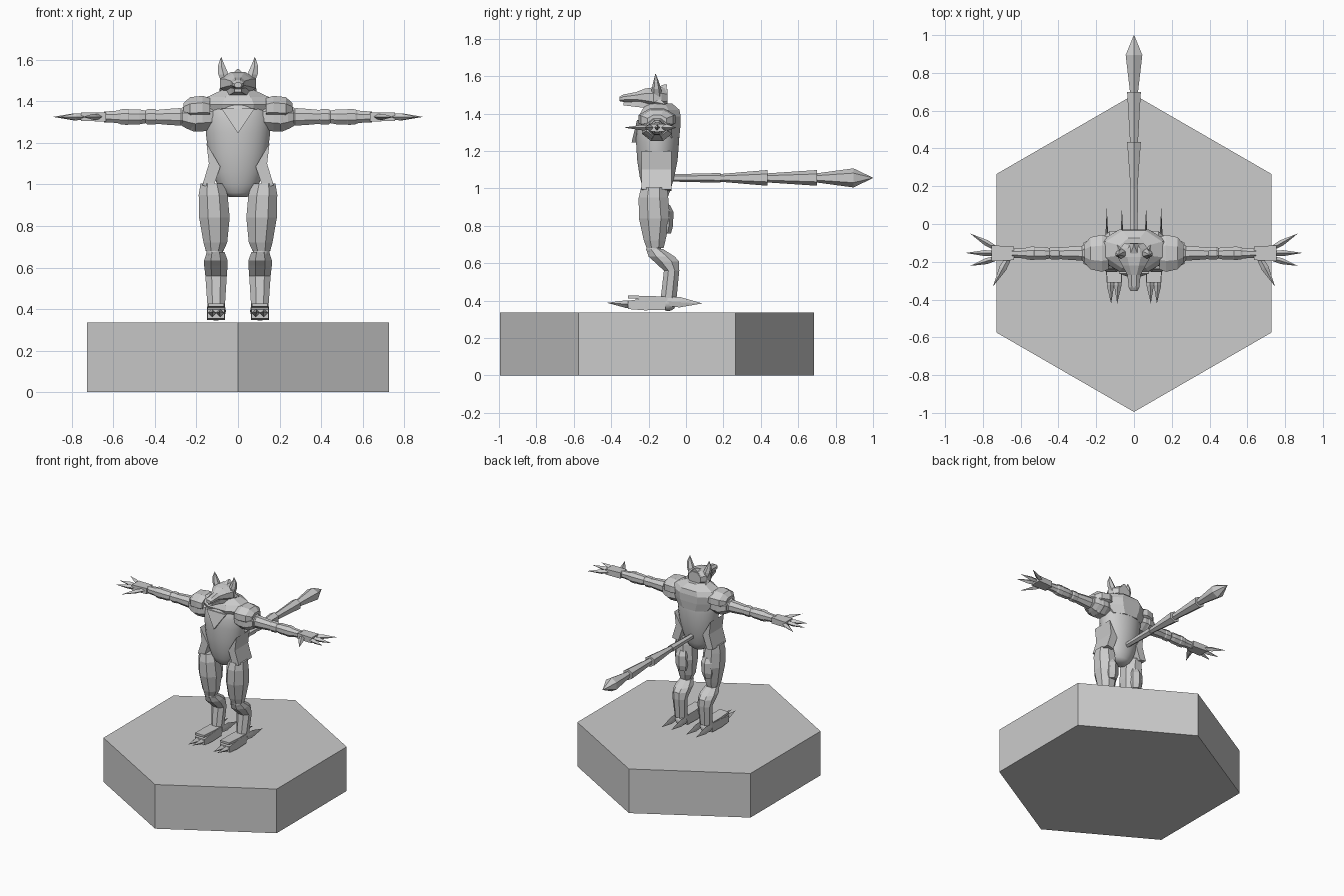
import bpy, bmesh, math
from mathutils import Vector

grey = bpy.data.materials.new("plain grey")
grey.diffuse_color = (0.6, 0.6, 0.6, 1)


def finish(name, bm, mirror=False, smooth=False):
    bmesh.ops.recalc_face_normals(bm, faces=bm.faces[:])
    me = bpy.data.meshes.new(name)
    bm.to_mesh(me)
    bm.free()
    me.materials.append(grey)
    ob = bpy.data.objects.new(name, me)
    bpy.context.collection.objects.link(ob)
    for p in me.polygons:
        p.use_smooth = smooth
    if mirror:
        ob.modifiers.new("mirror", 'MIRROR').use_mirror_merge = False
    return ob


def loft(name, axis, n, secs, mirror=False, smooth=False, flat=True):
    """Rings (t, centre_u, centre_v, radius_u, radius_v) joined along an axis."""
    bm = bmesh.new()
    rings = []
    off, k = (math.pi / n, 1 / math.cos(math.pi / n)) if flat else (math.pi / 2, 1)
    for t, cu, cv, ru, rv in secs:
        ring = []
        for i in range(n):
            a = off + 2 * math.pi * i / n
            u, v = cu + ru * k * math.cos(a), cv + rv * k * math.sin(a)
            co = {'x': (t, u, v), 'y': (u, t, v), 'z': (u, v, t)}[axis]
            ring.append(bm.verts.new(co))
        rings.append(ring)
    for a, b in zip(rings, rings[1:]):
        for i in range(n):
            j = (i + 1) % n
            bm.faces.new((a[i], a[j], b[j], b[i]))
    bm.faces.new(rings[0])
    bm.faces.new(rings[-1])
    return finish(name, bm, mirror, smooth)


def spike(name, base, tip, w, h, n=4, mirror=True):
    """Pointed claw: w is sideways half width, h is vertical half height."""
    base, tip = Vector(base), Vector(tip)
    side = (tip - base).cross(Vector((0, 0, 1))).normalized()
    up = side.cross(tip - base).normalized()
    bm = bmesh.new()
    mid = base.lerp(tip, 0.35)
    point = bm.verts.new(tip)
    rings = []
    for c, s in ((base, 0.8), (mid, 1.0)):
        rings.append([bm.verts.new(c + side * w * s * math.cos(2 * math.pi * i / n)
                                   + up * h * s * math.sin(2 * math.pi * i / n)) for i in range(n)])
    for i in range(n):
        j = (i + 1) % n
        bm.faces.new((rings[0][i], rings[0][j], rings[1][j], rings[1][i]))
        bm.faces.new((rings[1][i], rings[1][j], point))
    bm.faces.new(rings[0])
    return finish(name, bm, mirror)


def prism(name, front, back, mirror=False):
    bm = bmesh.new()
    a = [bm.verts.new(p) for p in front]
    b = [bm.verts.new(p) for p in back]
    for i in range(len(a)):
        j = (i + 1) % len(a)
        bm.faces.new((a[i], a[j], b[j], b[i]))
    bm.faces.new(a)
    bm.faces.new(b)
    return finish(name, bm, mirror)


def ball(name, c, r, mirror=True):
    bm = bmesh.new()
    bmesh.ops.create_uvsphere(bm, u_segments=12, v_segments=8, radius=r)
    bmesh.ops.translate(bm, verts=bm.verts[:], vec=c)
    return finish(name, bm, mirror, True)


Y, ARM = -0.155, 1.325

# hexagonal plinth
loft("plinth", 'z', 6, [(0, 0, Y, 0.84, 0.84), (0.335, 0, Y, 0.84, 0.84)], flat=False)

# torso: smooth egg, with faceted yoke, bib and hip plates
loft("torso", 'z', 28, [
    (0.94, 0, Y, 0.045, 0.04), (0.96, 0, Y, 0.075, 0.06), (1.0, 0, Y, 0.10, 0.075),
    (1.06, 0, Y, 0.122, 0.092), (1.15, 0, -0.153, 0.143, 0.108), (1.25, 0, -0.152, 0.155, 0.115),
    (1.32, 0, -0.152, 0.156, 0.114), (1.38, 0, -0.152, 0.135, 0.10), (1.41, 0, -0.152, 0.09, 0.08)],
    smooth=True)
loft("yoke", 'z', 8, [
    (1.27, 0, -0.10, 0.12, 0.064), (1.33, 0, -0.13, 0.165, 0.10), (1.385, 0, -0.14, 0.185, 0.112),
    (1.42, 0, -0.135, 0.15, 0.10), (1.455, 0, -0.14, 0.075, 0.065)])
prism("bib", [(-0.08, -0.262, 1.365), (0.08, -0.262, 1.365), (0, -0.291, 1.245)],
      [(-0.08, -0.235, 1.365), (0.08, -0.235, 1.365), (0, -0.25, 1.245)])
hip = [(0.152, 1.20), (0.085, 1.085), (0.12, 0.985), (0.172, 0.995), (0.14, 1.10)]
prism("hip_plate", [(x, -0.237, z) for x, z in hip], [(x, -0.078, z) for x, z in hip], True)

# head
loft("neck", 'z', 8, [(1.39, 0, -0.15, 0.07, 0.06), (1.48, 0, -0.155, 0.055, 0.045)])
loft("head", 'y', 8, [
    (-0.355, 0, 1.478, 0.018, 0.012), (-0.335, 0, 1.482, 0.028, 0.02), (-0.27, 0, 1.487, 0.035, 0.027),
    (-0.22, 0, 1.488, 0.062, 0.045), (-0.175, 0, 1.485, 0.086, 0.055), (-0.13, 0, 1.485, 0.075, 0.055),
    (-0.10, 0, 1.485, 0.05, 0.045)])
loft("lower_jaw", 'y', 4, [(-0.335, 0, 1.452, 0.016, 0.008), (-0.26, 0, 1.45, 0.032, 0.015),
                           (-0.18, 0, 1.445, 0.06, 0.02)])
loft("crest", 'z', 4, [(1.50, 0, -0.165, 0.055, 0.06), (1.525, 0, -0.15, 0.035, 0.045),
                       (1.555, 0, -0.11, 0.003, 0.008)])
loft("ear", 'z', 6, [(1.49, 0.058, -0.155, 0.02, 0.025), (1.53, 0.07, -0.158, 0.025, 0.022),
                     (1.57, 0.08, -0.16, 0.017, 0.013), (1.612, 0.081, -0.163, 0.001, 0.001)], True)
spike("cheek_tuft", (0.06, -0.17, 1.465), (0.09, -0.11, 1.45), 0.02, 0.025)

# layered shoulder guards
loft("shoulder_ball", 'x', 8, [(0.12, Y, ARM, 0.065, 0.06), (0.17, Y, ARM, 0.08, 0.07),
                               (0.215, Y, ARM, 0.078, 0.07), (0.25, Y, ARM, 0.055, 0.055),
                               (0.275, Y, ARM, 0.04, 0.04)], True)
loft("shoulder_guard", 'x', 8, [(0.135, Y, 1.365, 0.085, 0.05), (0.17, Y, 1.37, 0.098, 0.056),
                                (0.23, Y, 1.365, 0.085, 0.055), (0.262, Y, 1.362, 0.05, 0.03)], True)
loft("lower_guard", 'x', 8, [(0.17, Y, 1.32, 0.07, 0.05), (0.205, Y, 1.318, 0.08, 0.064),
                             (0.24, Y, 1.322, 0.07, 0.055), (0.268, Y, 1.325, 0.055, 0.044)], True)

# arms: (distance, radius) profiles
for name, prof in (
        ("upper_arm", ((0.25, 0.036), (0.28, 0.042), (0.34, 0.038), (0.395, 0.033))),
        ("elbow", ((0.385, 0.028), (0.40, 0.037), (0.435, 0.037), (0.45, 0.028))),
        ("forearm", ((0.44, 0.029), (0.475, 0.036), (0.53, 0.036), (0.60, 0.028), (0.645, 0.026))),
        ("bracer", ((0.515, 0.030), (0.53, 0.039), (0.565, 0.036), (0.58, 0.028)))):
    loft(name, 'x', 8, [(x, Y, ARM, r * 0.92, r) for x, r in prof], True)

# hands with three fingers and a thumb
loft("palm", 'x', 4, [(0.635, Y, ARM, 0.036, 0.022), (0.755, Y, ARM, 0.042, 0.02)], True)
for i, (by, tx, ty) in enumerate(((-0.127, 0.868, -0.05), (-0.155, 0.892, -0.153), (-0.183, 0.868, -0.222))):
    spike("finger_%d" % (i + 1), (0.735, by, ARM), (tx, ty, ARM), 0.016, 0.017)
spike("thumb", (0.665, -0.18, ARM), (0.748, -0.333, ARM), 0.02, 0.015)

# legs: sections as (z, x0, x1, y0, y1)
for name, n, rows in (
        ("thigh", 8, ((0.68, 0.07, 0.155, -0.21, -0.12), (0.72, 0.052, 0.166, -0.225, -0.11),
                      (0.84, 0.04, 0.187, -0.252, -0.085), (0.95, 0.05, 0.189, -0.253, -0.095),
                      (1.005, 0.07, 0.18, -0.24, -0.10))),
        ("hamstring", 6, ((0.76, 0.075, 0.14, -0.15, -0.085), (0.80, 0.065, 0.15, -0.15, -0.075),
                          (0.875, 0.065, 0.15, -0.15, -0.073), (0.91, 0.075, 0.14, -0.15, -0.09))),
        ("shin", 8, ((0.415, 0.063, 0.147, -0.135, -0.05), (0.56, 0.054, 0.157, -0.118, -0.036),
                     (0.61, 0.05, 0.163, -0.172, -0.038), (0.635, 0.05, 0.163, -0.2, -0.06),
                     (0.675, 0.065, 0.15, -0.213, -0.122)))):
    loft(name, 'z', n, [(z, (a + b) / 2, (c + d) / 2, (b - a) / 2, (d - c) / 2)
                        for z, a, b, c, d in rows], True)
ball("knee", (0.112, -0.172, 0.675), 0.04)

# feet: ankle, sole, instep plate, front and rear claws
ball("ankle", (0.105, -0.095, 0.388), 0.044)
loft("foot", 'y', 4, [(-0.31, 0.105, 0.377, 0.041, 0.022), (-0.22, 0.105, 0.38, 0.043, 0.032),
                      (-0.11, 0.105, 0.385, 0.042, 0.034)], True)
loft("instep_plate", 'y', 4, [(-0.31, 0.105, 0.42, 0.038, 0.008), (-0.20, 0.105, 0.415, 0.042, 0.009),
                              (-0.10, 0.105, 0.41, 0.04, 0.012)], True)
for i, x in enumerate((0.084, 0.126)):
    spike("front_claw_%d" % (i + 1), (x, -0.27, 0.378), (x + (0.5 - i) * 0.01, -0.422, 0.388), 0.02, 0.02)
for i, x in enumerate((0.064, 0.144)):
    spike("rear_claw_%d" % (i + 1), (x, -0.10, 0.395), (x, 0.088, 0.385), 0.006, 0.028)

# segmented tail ending in a blade
for i, rows in enumerate((((-0.10, 0.019), (0.185, 0.026)), ((0.175, 0.02), (0.435, 0.042)),
                          ((0.43, 0.024), (0.70, 0.042)),
                          ((0.695, 0.024), (0.895, 0.051), (1.0, 0.001)))):
    loft("tail_%d" % (i + 1), 'y', 6, [(y, 0, 1.056, r, r) for y, r in rows], flat=False)
